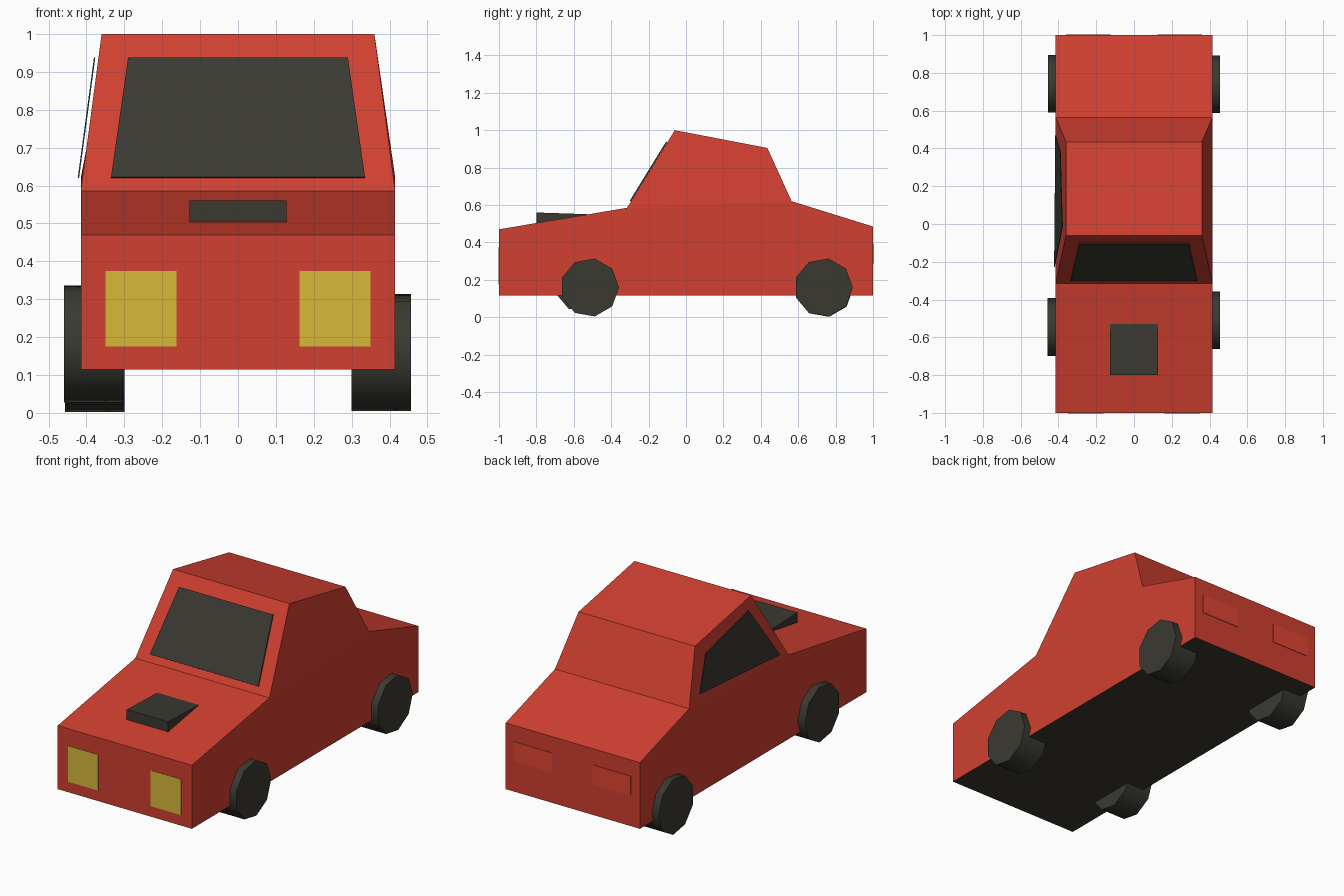
import bpy, math
from mathutils import Vector

if "Cube" in bpy.data.objects:
    bpy.data.objects.remove(bpy.data.objects["Cube"])


def material(name, color):
    m = bpy.data.materials.new(name)
    m.diffuse_color = (*color, 1)
    m.use_nodes = True
    m.node_tree.nodes["Principled BSDF"].inputs["Base Color"].default_value = m.diffuse_color
    return m


RED = material("body red", (0.63, 0.050, 0.030))
DARK = material("dark grey", (0.042, 0.041, 0.031))
YELLOW = material("headlight yellow", (0.68, 0.48, 0.042))
LAMP = material("tail light red", (0.74, 0.060, 0.031))


def make(name, verts, faces, *mats):
    me = bpy.data.meshes.new(name)
    me.from_pydata(verts, [], faces)
    me.update()
    for m in mats:
        me.materials.append(m)
    ob = bpy.data.objects.new(name, me)
    bpy.context.collection.objects.link(ob)
    return ob


def plate(name, pts, mat, lift=0.006):
    """Thin plate whose corners run anticlockwise seen from outside."""
    p = [Vector(q) for q in pts]
    n = (p[1] - p[0]).cross(p[2] - p[0]).normalized() * lift
    k = len(p)
    verts = [q - n * 0.2 for q in p] + [q + n for q in p]
    faces = [list(range(k))[::-1], list(range(k, 2 * k))]
    faces += [(i, (i + 1) % k, k + (i + 1) % k, k + i) for i in range(k)]
    return make(name, verts, faces, mat)


# Car body: side profile (y, z, half width), bridged across the width
profile = [(-1, 0.115, 0.415), (1, 0.115, 0.415), (1, 0.485, 0.415),
           (0.565, 0.62, 0.415), (0.435, 0.905, 0.36), (-0.06, 1.0, 0.36),
           (-0.315, 0.585, 0.415), (-1, 0.47, 0.415)]
n = len(profile)
verts = [(w, y, z) for y, z, w in profile] + [(-w, y, z) for y, z, w in profile]
faces = [(i, n + i, n + (i + 1) % n, (i + 1) % n) for i in range(n)]
for side in ([0, 1, 2, 3, 6, 7], [3, 4, 5, 6]):  # lower side, cabin side
    faces += [side, [n + i for i in reversed(side)]]
body = make("car_body", verts, faces, RED, DARK)
for f in body.data.polygons:  # dark underside
    if f.normal.z < -0.9:
        f.material_index = 1


# Windscreen, lying on the sloped front of the cabin
def screen_y(z):
    return -0.315 + (z - 0.585) * 0.255 / 0.415 - 0.002


plate("windscreen", [(-0.335, screen_y(0.62), 0.62), (0.335, screen_y(0.62), 0.62),
                     (0.29, screen_y(0.935), 0.935), (-0.29, screen_y(0.935), 0.935)], DARK)


# Side window, on the left of the cabin only
def side_x(z):
    return -0.420 + (z - 0.62) * 0.135


plate("side_window", [(side_x(z), y, z) for y, z in
                      ((0.47, 0.665), (-0.228, 0.62), (-0.013, 0.938), (0.382, 0.853))], DARK, 0.003)

# Lights, mirrored pairs at the front and back
for s, label in ((-1, "left"), (1, "right")):
    xs = sorted((s * 0.162, s * 0.35))
    plate("headlight_" + label, [(xs[0], -1, 0.175), (xs[1], -1, 0.175),
                                 (xs[1], -1, 0.375), (xs[0], -1, 0.375)], YELLOW, 0.003)
    xs = sorted((s * 0.124, s * 0.36))
    plate("tail_light_" + label, [(xs[1], 1, 0.286), (xs[0], 1, 0.286),
                                  (xs[0], 1, 0.395), (xs[1], 1, 0.395)], LAMP, 0.003)

# Bonnet scoop: wedge on the sloped bonnet
scoop = [(-0.80, 0.50), (-0.53, 0.545), (-0.53, 0.551), (-0.80, 0.56)]
verts = [(0.128, y, z) for y, z in scoop] + [(-0.128, y, z) for y, z in scoop]
faces = [(0, 1, 2, 3), (7, 6, 5, 4)] + [(i, 4 + i, 4 + (i + 1) % 4, (i + 1) % 4) for i in range(4)]
make("bonnet_scoop", verts, faces, DARK)

# Wheels: nine-sided cylinders, the left front one sitting slightly off
for name, x, y, z in (("front_right_wheel", 0.378, -0.515, 0.159),
                      ("rear_right_wheel", 0.378, 0.735, 0.159),
                      ("front_left_wheel", -0.381, -0.55, 0.182),
                      ("rear_left_wheel", -0.378, 0.738, 0.157)):
    ring = [(0.157 * math.cos(math.radians(40 * i)), 0.157 * math.sin(math.radians(40 * i)))
            for i in range(9)]
    verts = [(x + d, y + a, z + b) for d in (-0.078, 0.078) for a, b in ring]
    faces = [list(range(9))[::-1], list(range(9, 18))]
    faces += [(i, (i + 1) % 9, 9 + (i + 1) % 9, 9 + i) for i in range(9)]
    wheel = make(name, verts, faces, DARK)
    bpy.ops.object.select_all(action='DESELECT')
    wheel.select_set(True)
    bpy.context.view_layer.objects.active = wheel
    bpy.ops.object.shade_smooth_by_angle(angle=math.radians(50))
